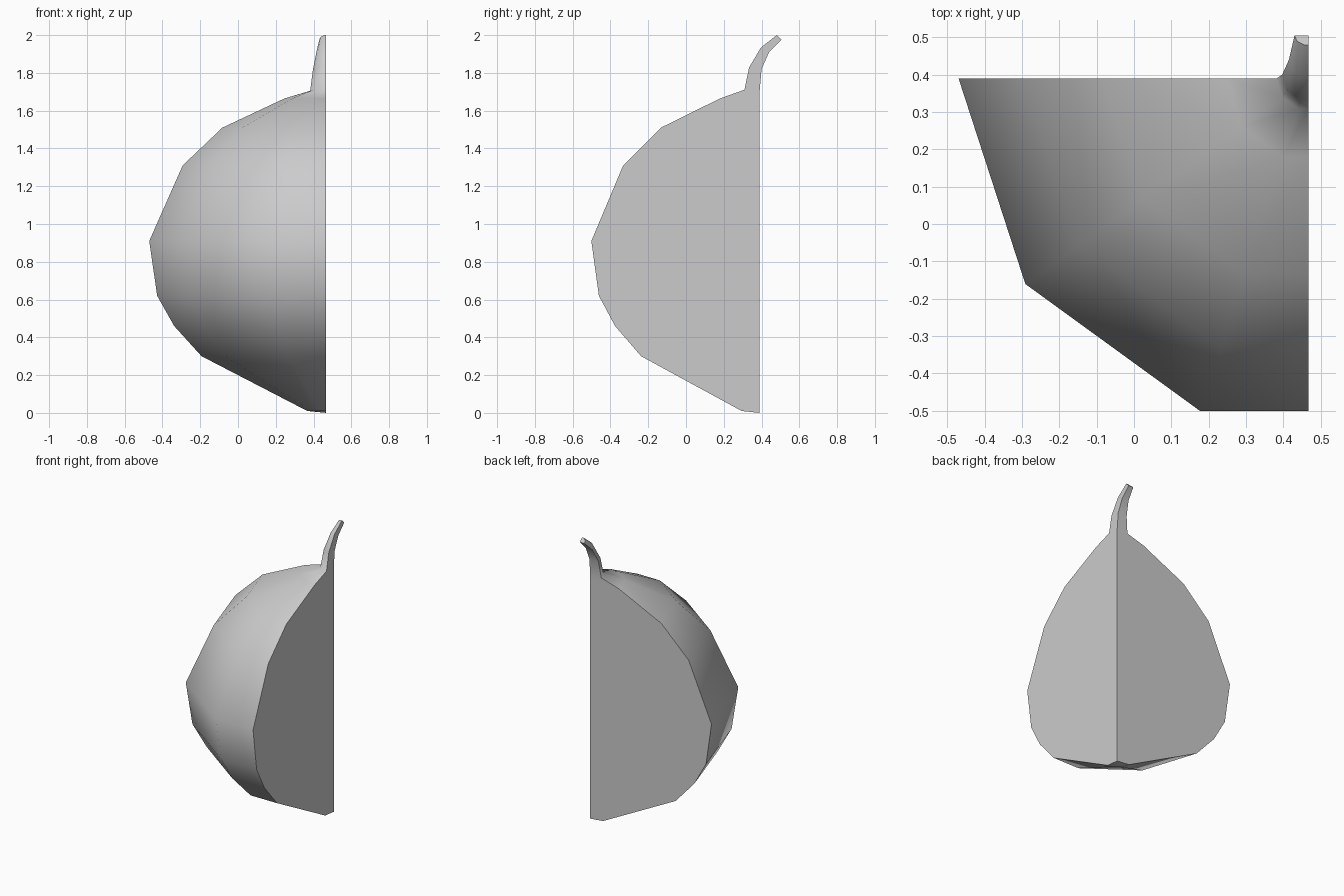
import bpy, bmesh
from math import radians, sin, cos
from mathutils import Vector

if "Cube" in bpy.data.objects:
    bpy.data.objects.remove(bpy.data.objects["Cube"])

AX, AY = 0.467, 0.39      # vertical axis where the two cut faces meet


def quarter_ring(bm, r, y, z, tilt):
    """Quarter of a ten-sided ring: axis point, three corners, cut point."""
    back = Vector((0, -cos(radians(tilt)), sin(radians(tilt))))
    side = Vector((-1, 0, 0))
    centre = Vector((AX, y, z))
    pts = [(0, 0)] + [(r * cos(radians(a)), r * sin(radians(a))) for a in (0, 36, 72)]
    pts.append((0, r * sin(radians(72))))
    return [bm.verts.new(centre + side * u + back * v) for u, v in pts]


def build_quarter(name, rings, base_drop=0.0):
    bm = bmesh.new()
    loops = [quarter_ring(bm, *ring) for ring in rings]
    loops[0][0].co.z -= base_drop
    for a, b in zip(loops, loops[1:]):
        for i in range(5):
            j = (i + 1) % 5
            bm.faces.new((a[i], a[j], b[j], b[i]))
    # end caps as fans from the axis
    for cap in (loops[0], loops[-1]):
        for i in range(1, 4):
            bm.faces.new((cap[0], cap[i], cap[i + 1]))
    bmesh.ops.recalc_face_normals(bm, faces=bm.faces)
    mesh = bpy.data.meshes.new(name)
    bm.to_mesh(mesh)
    bm.free()
    obj = bpy.data.objects.new(name, mesh)
    bpy.context.collection.objects.link(obj)
    bpy.context.view_layer.objects.active = obj
    obj.select_set(True)
    bpy.ops.object.shade_smooth_by_angle(angle=radians(75))
    return obj


# fruit body: radius and height from base to shoulder
body = [(0.10, 0.01), (0.66, 0.30), (0.805, 0.46), (0.895, 0.62), (0.937, 0.91),
        (0.76, 1.31), (0.55, 1.51), (0.22, 1.665)]
# bent stem: radius, axis y, axis z, tilt of the section
stem = [(0.085, AY, 1.705, 4), (0.07, 0.40, 1.82, 8),
        (0.052, 0.44, 1.91, 30), (0.037, 0.505, 1.975, 45)]

build_quarter("fruit_quarter", [(r, AY, z, 0) for r, z in body] + stem, base_drop=0.01)
